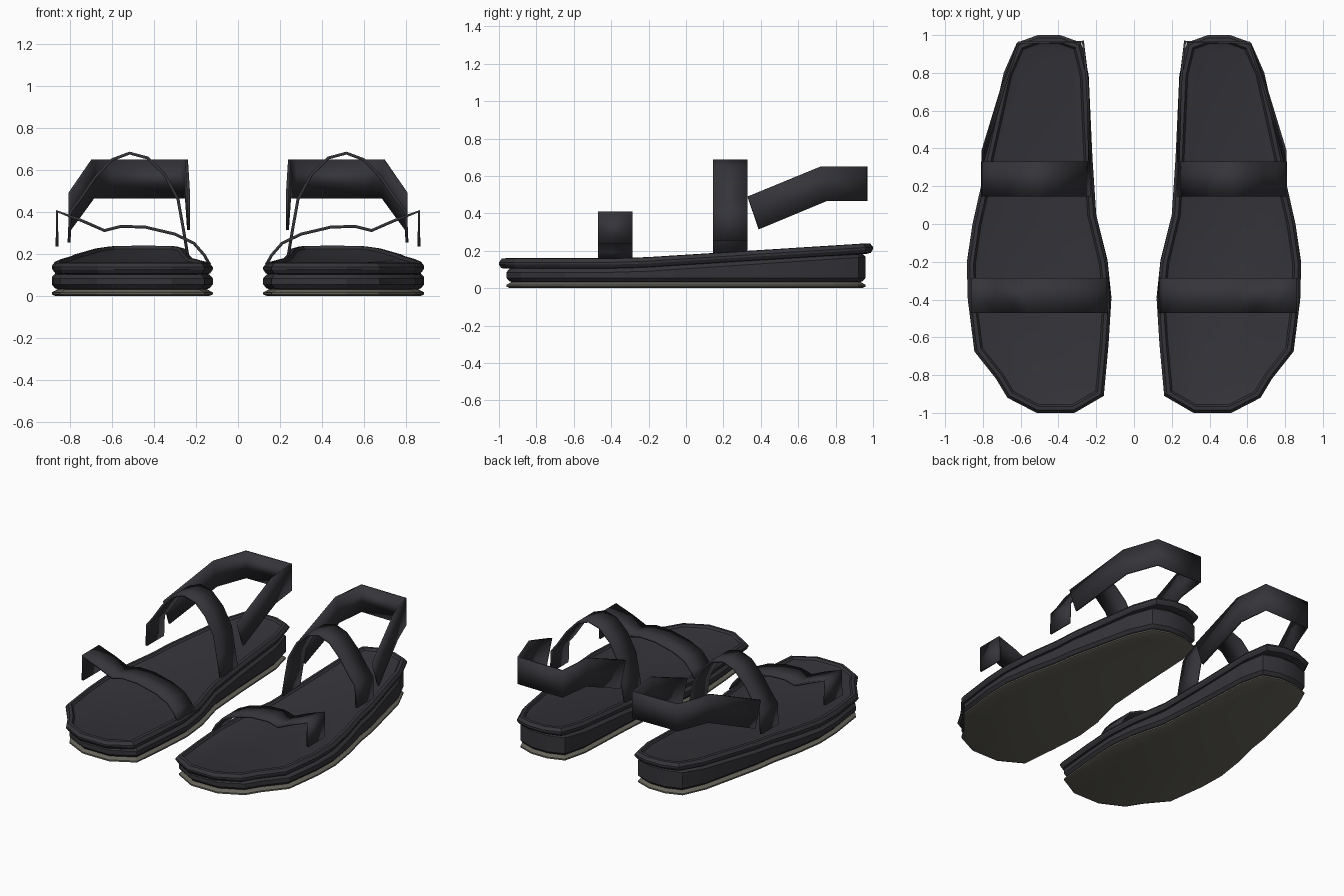
import bpy, bmesh, math
from mathutils import Vector

if "Cube" in bpy.data.objects:
    bpy.data.objects.remove(bpy.data.objects["Cube"])


def material(name, color):
    m = bpy.data.materials.new(name)
    m.diffuse_color = (*color, 1)
    m.use_nodes = True
    m.node_tree.nodes["Principled BSDF"].inputs["Base Color"].default_value = m.diffuse_color
    return m


charcoal = material("charcoal", (0.035, 0.035, 0.042))
olive_grey = material("olive_grey", (0.13, 0.125, 0.10))

# Foot outline, counter-clockwise seen from above
OUTLINE = [Vector(p) for p in [
    (0.39, 1.0), (0.28, 0.96), (0.24, 0.79), (0.22, 0.35), (0.20, 0.05),
    (0.14, -0.20), (0.12, -0.40), (0.135, -0.64), (0.16, -0.91),
    (0.315, -1.0), (0.515, -1.0), (0.67, -0.92), (0.73, -0.82),
    (0.845, -0.675), (0.88, -0.40), (0.885, -0.21), (0.855, 0.0),
    (0.81, 0.20), (0.79, 0.35), (0.69, 0.80), (0.62, 0.96), (0.51, 1.0)]]


def inset(d):
    """Outline moved inward by d."""
    pts, n = [], len(OUTLINE)
    for i, p in enumerate(OUTLINE):
        a = (p - OUTLINE[i - 1]).normalized()
        b = (OUTLINE[(i + 1) % n] - p).normalized()
        na, nb = Vector((-a.y, a.x)), Vector((-b.y, b.x))
        m = (na + nb).normalized()
        pts.append(p + m * d / max(m.dot(na), 0.5))
    return pts


def top(y):
    """Height of the rim, rising toward the heel."""
    return 0.16 + max(0.0, y + 0.3) * 0.063


def finish(name, bm, mat, thickness=0):
    bmesh.ops.recalc_face_normals(bm, faces=bm.faces)
    me = bpy.data.meshes.new(name)
    bm.to_mesh(me)
    bm.free()
    me.materials.append(mat)
    ob = bpy.data.objects.new(name, me)
    bpy.context.collection.objects.link(ob)
    bpy.ops.object.select_all(action='DESELECT')
    ob.select_set(True)
    bpy.context.view_layer.objects.active = ob
    bpy.ops.object.shade_smooth_by_angle(angle=math.radians(25))
    if thickness:
        s = ob.modifiers.new("thickness", 'SOLIDIFY')
        s.thickness, s.offset = thickness, 0
    # second sandal of the pair
    ob.modifiers.new("pair", 'MIRROR').use_mirror_merge = False


def loft(name, rings, mat, y_scale=1.0):
    """Stack of outline rings, each (inset, height function), capped."""
    bm = bmesh.new()
    loops = [[bm.verts.new((p.x, p.y * y_scale, h(p.y))) for p in inset(d)]
             for d, h in rings]
    n = len(OUTLINE)
    for lo, hi in zip(loops, loops[1:]):
        for i in range(n):
            j = (i + 1) % n
            bm.faces.new((lo[i], lo[j], hi[j], hi[i]))
    bm.faces.new(loops[0])
    bm.faces.new(loops[-1])
    finish(name, bm, mat)


def strap(name, rows, thickness=0.014):
    """Band through pairs of edge points."""
    bm = bmesh.new()
    vs = [[bm.verts.new(p) for p in row] for row in rows]
    for a, b in zip(vs, vs[1:]):
        bm.faces.new((a[0], a[1], b[1], b[0]))
    finish(name, bm, charcoal, thickness)


def below(d):
    return lambda y: top(y) - d


def level(z):
    return lambda y: z


# Outsole
loft("outsole", [(0.02, level(0)), (0.0, level(0.008)),
                 (0.0, level(0.018)), (0.03, level(0.034))], olive_grey, 0.96)

# Midsole with a groove under the rim
loft("midsole", [(0.03, level(0.032)), (0.015, level(0.038)),
                 (0.0, level(0.055)), (0.0, below(0.075)),
                 (0.015, below(0.058)), (0.03, below(0.05))], charcoal, 0.96)

# Rim and sunken footbed
loft("footbed", [(0.03, below(0.056)), (0.012, below(0.052)),
                 (0.0, below(0.034)), (0.0, below(0.022)),
                 (0.015, below(0.002)), (0.035, below(0.0)),
                 (0.045, below(0.014)), (0.065, below(0.02))], charcoal)

# Toe strap with hanging outer flap
TOE = [(0.135, 0.15), (0.16, 0.195), (0.21, 0.252), (0.30, 0.295),
       (0.44, 0.328), (0.555, 0.332), (0.635, 0.312), (0.74, 0.358),
       (0.86, 0.403), (0.86, 0.235)]
strap("toe_strap", [((x, -0.47, z), (x, -0.285, z)) for x, z in TOE])

# Instep strap with hanging outer flap
INSTEP = [(0.235, 0.17), (0.26, 0.32), (0.285, 0.46), (0.35, 0.58),
          (0.43, 0.657), (0.515, 0.68), (0.60, 0.648), (0.68, 0.563),
          (0.75, 0.46), (0.797, 0.40), (0.803, 0.255)]
strap("instep_strap", [((x, 0.145, z), (x, 0.33, z)) for x, z in INSTEP])

# Heel strap, sloping down toward the instep on both sides
strap("heel_strap", [
    ((0.80, 0.33, 0.49), (0.80, 0.39, 0.315)),
    ((0.69, 0.72, 0.65), (0.69, 0.75, 0.465)),
    ((0.61, 0.96, 0.65), (0.61, 0.96, 0.465)),
    ((0.27, 0.965, 0.65), (0.27, 0.965, 0.465)),
    ((0.245, 0.72, 0.65), (0.245, 0.75, 0.465)),
    ((0.235, 0.33, 0.49), (0.235, 0.39, 0.315))])
